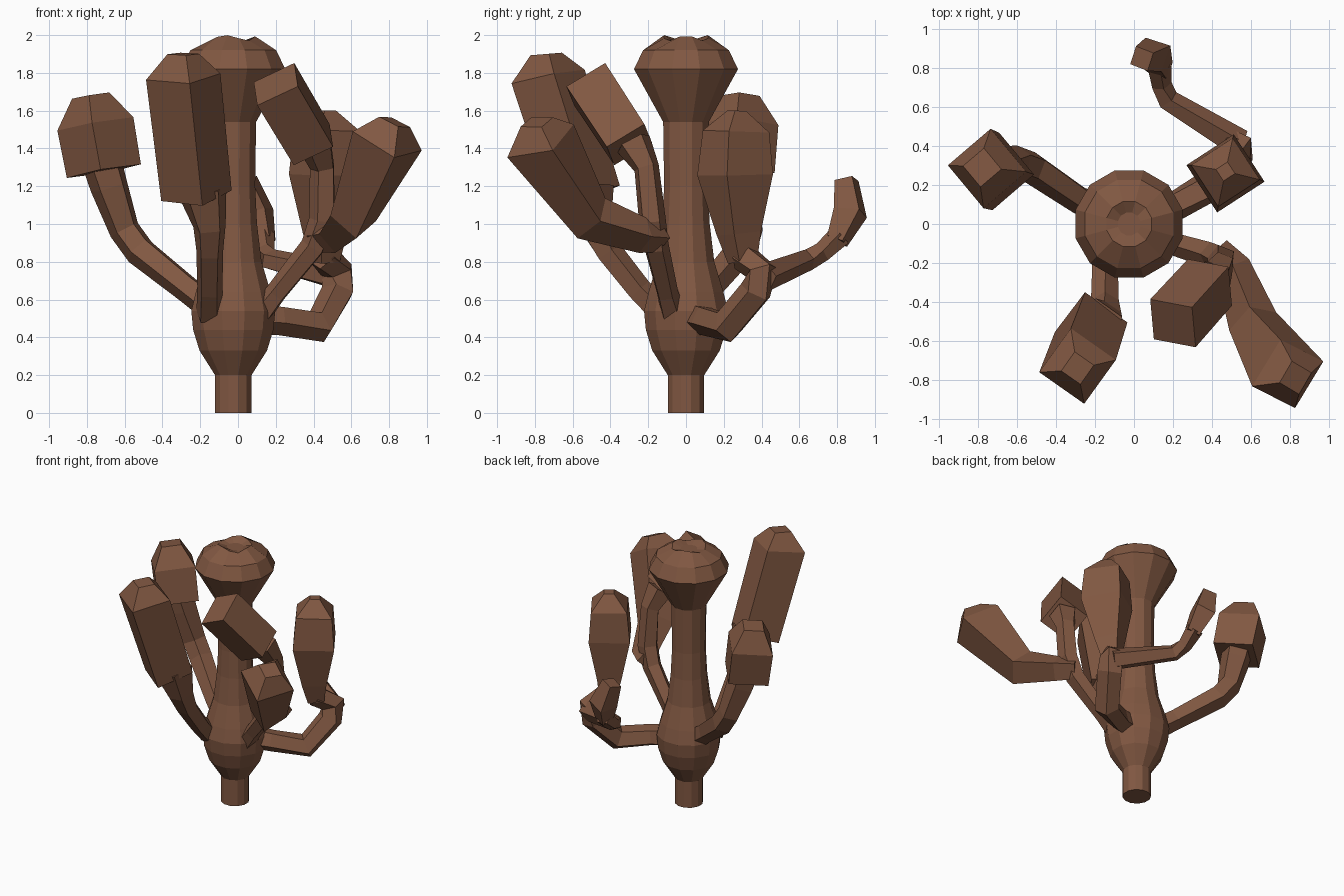
import bpy, bmesh, math
from mathutils import Vector

if "Cube" in bpy.data.objects:
    bpy.data.objects.remove(bpy.data.objects["Cube"])

mat = bpy.data.materials.new("brown")
mat.diffuse_color = (0.22, 0.097, 0.054, 1)
mat.use_nodes = True
mat.node_tree.nodes["Principled BSDF"].inputs["Base Color"].default_value = mat.diffuse_color


def sweep(name, rings, n=4, spin=0.0, ref=None):
    """Faceted tube through rings of (x, y, z, radius), capped at both ends."""
    pts = [Vector(r[:3]) for r in rings]
    a = math.radians(spin)
    ref = Vector(ref) if ref else Vector((math.cos(a), math.sin(a), 0))
    bm = bmesh.new()
    loops = []
    for i, p in enumerate(pts):
        d1 = (p - pts[i - 1]).normalized() if i else Vector()
        d2 = (pts[i + 1] - p).normalized() if i < len(pts) - 1 else Vector()
        t = (d1 + d2).normalized()
        u = (ref - t * ref.dot(t)).normalized()
        v = t.cross(u)
        loops.append([bm.verts.new(p + rings[i][3] * (u * math.cos(k * math.tau / n)
                      + v * math.sin(k * math.tau / n))) for k in range(n)])
    for lo, hi in zip(loops, loops[1:]):
        for k in range(n):
            j = (k + 1) % n
            bm.faces.new((lo[k], lo[j], hi[j], hi[k]))
    bm.faces.new(loops[0][::-1])
    bm.faces.new(loops[-1])
    bmesh.ops.recalc_face_normals(bm, faces=bm.faces[:])
    me = bpy.data.meshes.new(name)
    bm.to_mesh(me)
    bm.free()
    me.materials.append(mat)
    ob = bpy.data.objects.new(name, me)
    bpy.context.collection.objects.link(ob)
    return ob


# Central stem with bulging base and flared cap
profile = [(0, .10), (.2, .10), (.33, .185), (.44, .22), (.54, .23), (.64, .205),
           (.8, .155), (1.0, .13), (1.2, .12), (1.54, .125), (1.82, .285), (1.92, .235),
           (1.985, .12)]
ob = sweep("stem", [(-.025, 0, z, r) for z, r in profile], n=12, spin=15)

# Slightly sunken, uneven top
bm = bmesh.new()
bm.from_mesh(ob.data)
top = max(bm.faces, key=lambda f: f.calc_center_median().z)
bmesh.ops.inset_individual(bm, faces=[top], thickness=.06)
for v in top.verts:
    v.co.z -= .02
for v in bm.verts:
    if v.co.z > 1.98:
        v.co.z += .015 * math.cos(3 * math.atan2(v.co.y, v.co.x))
bm.to_mesh(ob.data)
bm.free()

# Left arm and pod
sweep("left_arm", [(-.15, .06, .57, .08), (-.27, .12, .66, .075), (-.52, .29, .86, .085),
                   (-.6, .32, .97, .085), (-.68, .29, 1.2, .105), (-.71, .28, 1.3, .11)],
      n=5, ref=(.4, -.6, .4))
sweep("left_pod", [(-.71, .27, 1.28, .2), (-.755, .285, 1.53, .205), (-.78, .29, 1.68, .1)], spin=-5)

# Front arm and long boxy pod
sweep("front_arm", [(-.15, -.12, .52, .075), (-.15, -.25, .65, .07), (-.15, -.41, .85, .075),
                    (-.15, -.48, .98, .09), (-.19, -.52, 1.18, .14)], n=5, spin=20)
sweep("front_pod", [(-.22, -.53, 1.15, .19), (-.29, -.73, 1.78, .2), (-.29, -.74, 1.9, .085)],
      spin=10)

# Right front arm, which forks into two pods
sweep("right_front_arm", [(.12, -.07, .53, .07), (.2, -.1, .63, .06), (.4, -.16, .88, .07),
                          (.45, -.18, 1.02, .075), (.45, -.21, 1.3, .07),
                          (.41, -.28, 1.43, .1)], n=5, spin=-40)
sweep("outer_pod", [(.42, -.14, .93, .08), (.51, -.23, .94, .095), (.61, -.5, 1.03, .13),
                    (.79, -.77, 1.44, .2), (.83, -.79, 1.54, .09)], spin=12)
sweep("inner_pod", [(.39, -.3, 1.42, .165), (.2, -.51, 1.74, .17)], spin=-50)

# Right back arm, which also forks into two pods
sweep("right_back_arm", [(.1, .06, .5, .085), (.22, .1, .49, .08), (.43, .22, .46, .09),
                         (.53, .37, .64, .09), (.53, .4, .75, .09), (.45, .3, .83, .08)],
      n=5, ref=(.8, -.55, -.2))
sweep("right_back_pod", [(.46, .3, .8, .08), (.46, .28, .95, .12), (.47, .26, 1.26, .205),
                         (.47, .265, 1.49, .18), (.47, .27, 1.6, .05)], spin=-12)
sweep("back_fork", [(.54, .41, .72, .08), (.17, .64, .81, .06), (.14, .72, .85, .055),
                    (.13, .82, .94, .065)], n=5, ref=(0, .3, 1))
sweep("back_pod", [(.14, .8, .91, .065), (.1, .87, 1.06, .1), (.04, .85, 1.23, .07)], spin=25)
